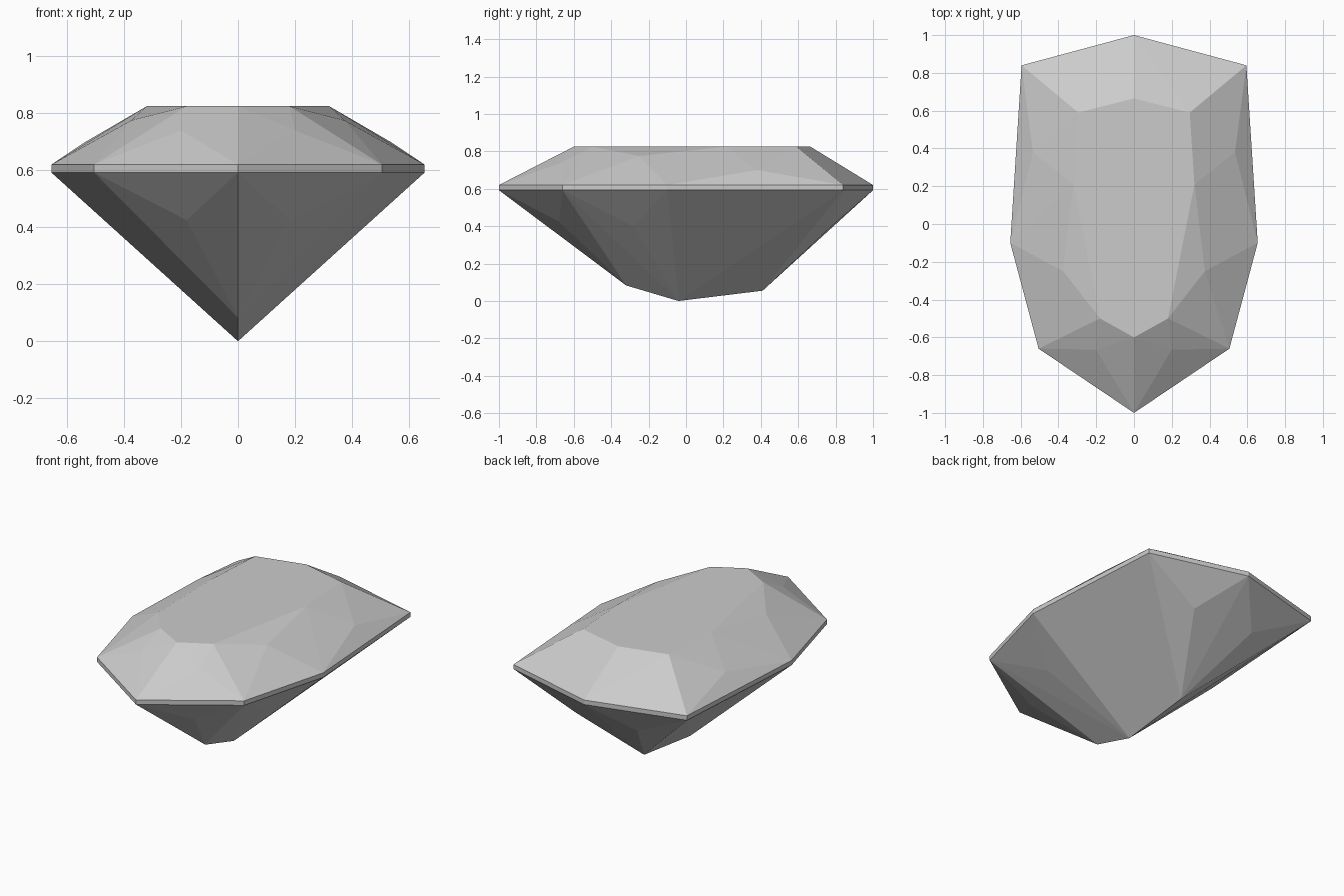
import bpy
import bmesh
from mathutils import Vector

cube = bpy.data.objects.get("Cube")
if cube:
    bpy.data.objects.remove(cube, do_unlink=True)

# One plain grey stone colour
stone = bpy.data.materials.new("grey stone")
stone.use_nodes = True
colour = (0.6, 0.6, 0.6, 1.0)
stone.diffuse_color = colour
stone.node_tree.nodes["Principled BSDF"].inputs["Base Color"].default_value = colour


def mirrored(points):
    """Add the matching left or right point for every point off the centre line."""
    return [Vector((s * x, y, z)) for x, y, z in points
            for s in ((1, -1) if x else (1,))]


def at_height(outline, z):
    return [(x, y, z) for x, y in outline]


# Girdle: the widest outline, as a thin upright band
girdle = [(0, 1), (0.595, 0.84), (0.655, -0.1), (0.505, -0.66), (0, -1)]
GIRDLE_LOW, GIRDLE_HIGH, TABLE_Z = 0.592, 0.62, 0.825

# Crown: flat table and the points where the slanted facets meet
table = [(0, 0.665), (0.295, 0.59), (0.32, 0.21), (0.18, -0.5), (0, -0.6)]
crown_points = [(0.535, 0.38, 0.70), (0.375, -0.25, 0.775), (0.2, -0.665, 0.74)]

# Pavilion: keel line at the bottom and its facet points
keel = [(0, 0.41, 0.055), (0, -0.04, 0), (0, -0.32, 0.083)]
pavilion_points = [(0.21, 0.778, 0.40), (0.414, 0.22, 0.389),
                   (0.396, -0.28, 0.398), (0.18, -0.68, 0.425)]

# The cut stone is the convex skin around all its corners
bm = bmesh.new()
corners = (at_height(girdle, GIRDLE_LOW) + at_height(girdle, GIRDLE_HIGH)
           + at_height(table, TABLE_Z) + crown_points + keel + pavilion_points)
for p in mirrored(corners):
    bm.verts.new(p)
bmesh.ops.convex_hull(bm, input=bm.verts[:])
bmesh.ops.dissolve_limit(bm, angle_limit=0.01, verts=bm.verts[:], edges=bm.edges[:])
bmesh.ops.recalc_face_normals(bm, faces=bm.faces[:])

mesh = bpy.data.meshes.new("cut_gemstone")
bm.to_mesh(mesh)
bm.free()
mesh.materials.append(stone)
gem = bpy.data.objects.new("cut_gemstone", mesh)
bpy.context.collection.objects.link(gem)
